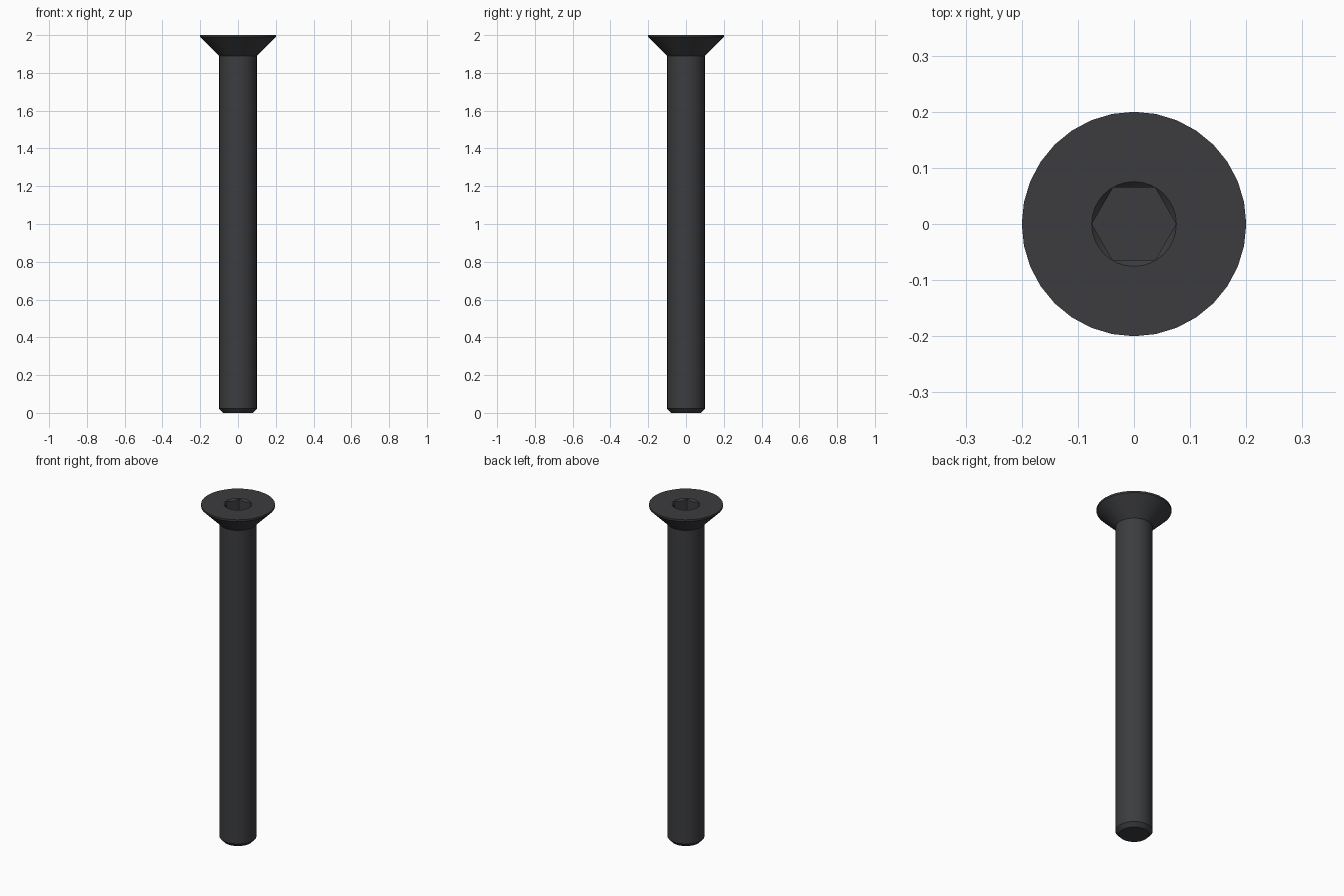
import bpy, bmesh, math

if "Cube" in bpy.data.objects:
    bpy.data.objects.remove(bpy.data.objects["Cube"])


def lathe(name, profile, sides):
    """Closed solid of revolution from (radius, z) points, bottom to top."""
    bm = bmesh.new()
    rings = []
    for r, z in profile:
        rings.append([bm.verts.new((r * math.cos(2 * math.pi * i / sides),
                                    r * math.sin(2 * math.pi * i / sides), z))
                      for i in range(sides)])
    for a, b in zip(rings, rings[1:]):
        for i in range(sides):
            j = (i + 1) % sides
            bm.faces.new((a[i], a[j], b[j], b[i]))
    bm.faces.new(rings[0][::-1])
    bm.faces.new(rings[-1])
    mesh = bpy.data.meshes.new(name)
    bm.to_mesh(mesh)
    bm.free()
    ob = bpy.data.objects.new(name, mesh)
    bpy.context.collection.objects.link(ob)
    return ob


# Screw body: chamfered tip, plain shank, countersunk head with thin rim
screw = lathe("countersunk_screw",
              [(0.08, 0), (0.1, 0.022), (0.1, 1.89), (0.2, 1.989), (0.2, 2.0)], 32)

# Socket cutters: hexagonal key hole and a conical lead-in
hexagon = lathe("hex_cutter", [(0.075, 1.89), (0.075, 2.05)], 6)
lead_in = lathe("lead_in_cutter", [(0.0455, 1.97), (0.0955, 2.02)], 32)

bpy.context.view_layer.objects.active = screw
screw.select_set(True)
for cutter in (hexagon, lead_in):
    cutter.hide_render = True
    mod = screw.modifiers.new(cutter.name, 'BOOLEAN')
    mod.operation = 'DIFFERENCE'
    mod.solver = 'EXACT'
    mod.object = cutter
    bpy.ops.object.modifier_apply(modifier=mod.name)
    bpy.data.objects.remove(cutter)

bpy.ops.object.shade_smooth_by_angle(angle=math.radians(25))

# Black oxide finish
mat = bpy.data.materials.new("black_steel")
mat.diffuse_color = (0.045, 0.046, 0.05, 1)
mat.use_nodes = True
mat.node_tree.nodes["Principled BSDF"].inputs["Base Color"].default_value = mat.diffuse_color
screw.data.materials.clear()
screw.data.materials.append(mat)
